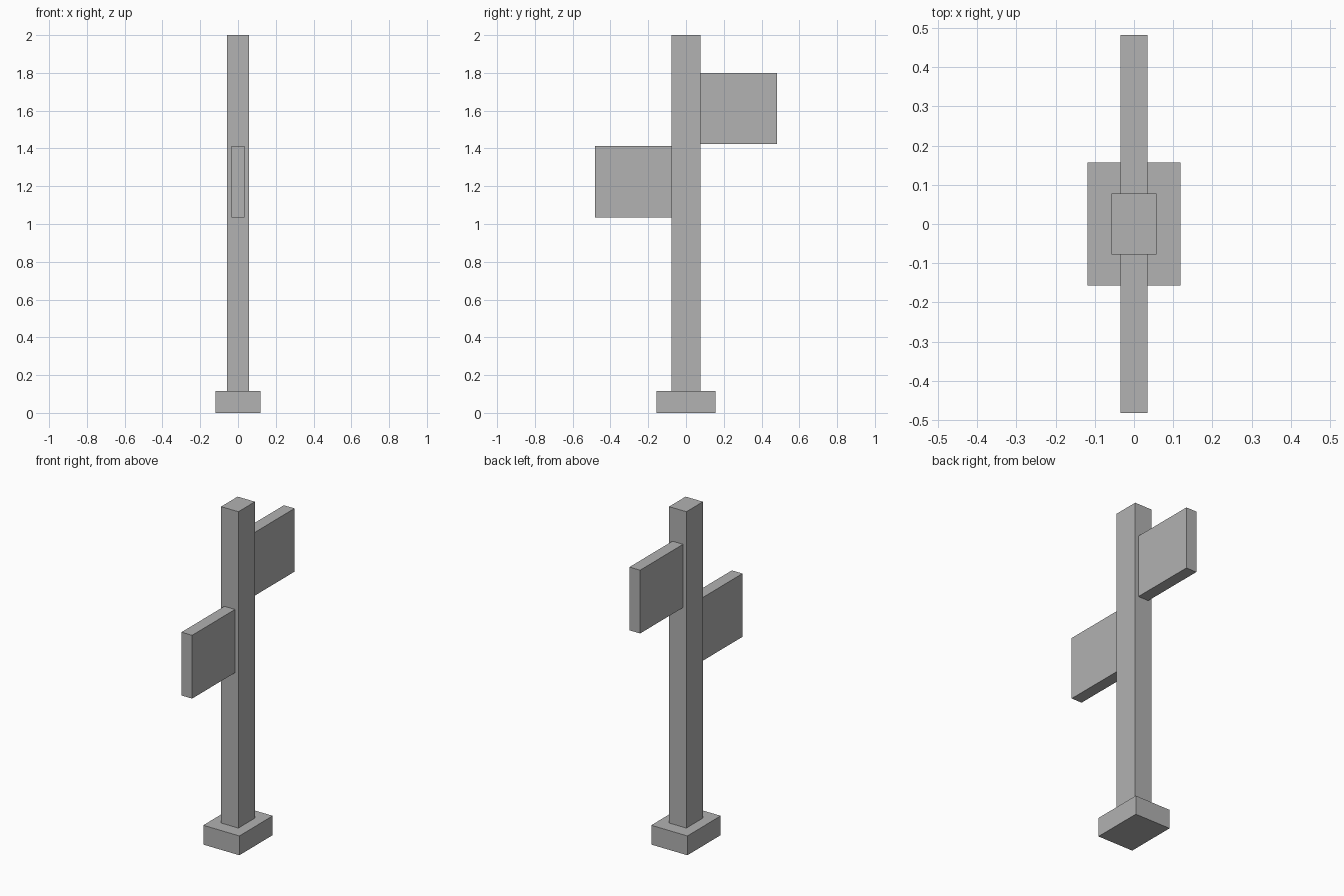
import bpy

if "Cube" in bpy.data.objects:
    bpy.data.objects.remove(bpy.data.objects["Cube"])

grey = bpy.data.materials.new("plain grey")
grey.diffuse_color = (0.445, 0.445, 0.445, 1)
grey.use_nodes = True
grey.node_tree.nodes["Principled BSDF"].inputs["Base Color"].default_value = grey.diffuse_color


def box(name, low, high):
    """Flat-faced box between two opposite corners."""
    bpy.ops.mesh.primitive_cube_add(
        size=1, location=[(a + b) / 2 for a, b in zip(low, high)])
    ob = bpy.context.object
    ob.name = name
    ob.scale = [b - a for a, b in zip(low, high)]
    bpy.ops.object.transform_apply(location=False, rotation=False, scale=True)
    ob.data.materials.append(grey)
    return ob


BASE_TOP = 0.115
POST_Y = 0.078    # half depth of the post
PANEL_Y = 0.482   # outer edge of the panels
PANEL_X = 0.035   # half thickness of the panels

# Foot block and upright
box("base", (-0.119, -0.157, 0), (0.119, 0.157, BASE_TOP))
box("post", (-0.057, -POST_Y, BASE_TOP), (0.057, POST_Y, 2))

# Two staggered panels on opposite sides of the post
box("front_panel", (-PANEL_X, -PANEL_Y, 1.035), (PANEL_X, -POST_Y, 1.412))
box("back_panel", (-PANEL_X, POST_Y, 1.423), (PANEL_X, PANEL_Y, 1.80))
